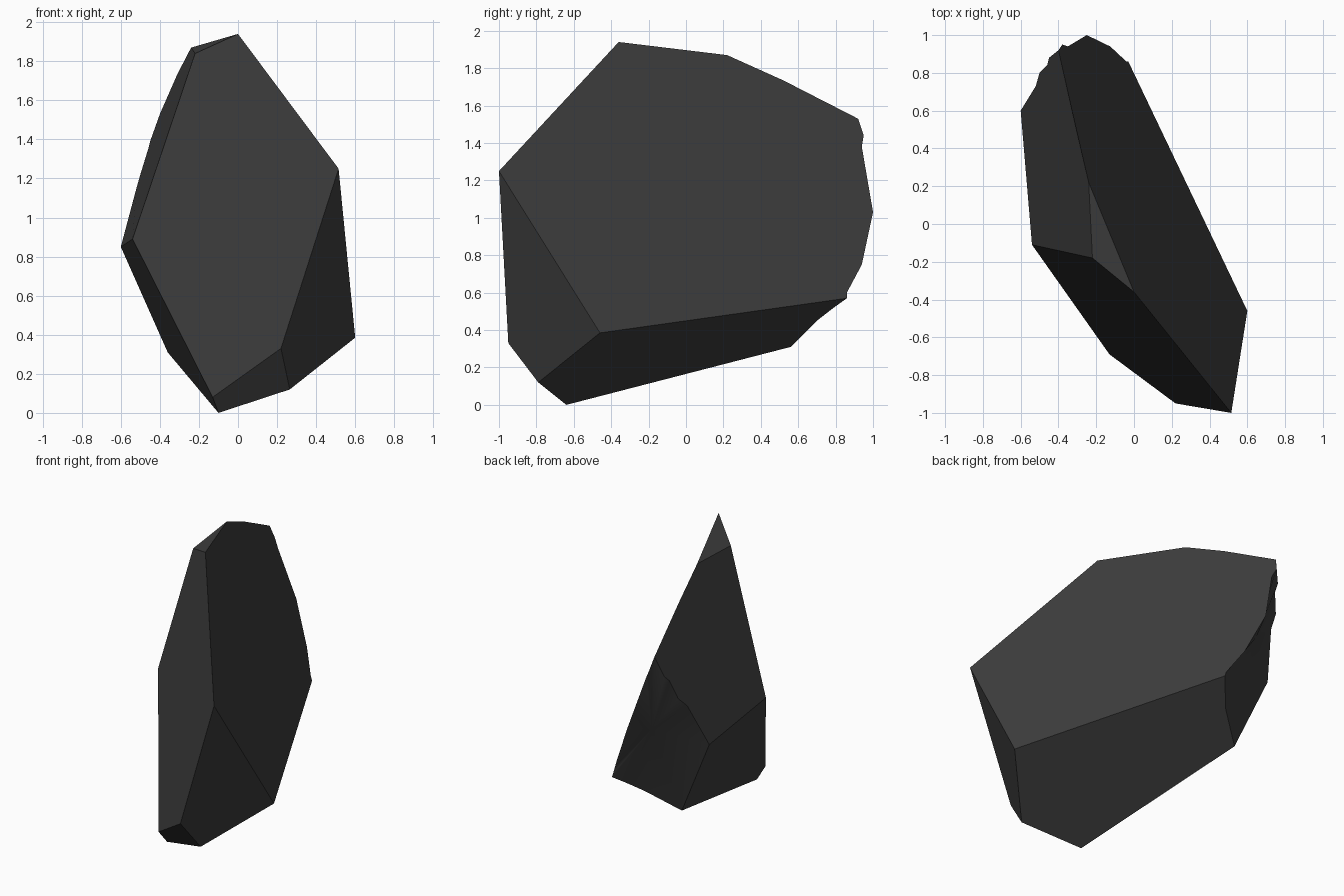
import bpy
import bmesh
from mathutils import Vector

cube = bpy.data.objects.get("Cube")
if cube:
    bpy.data.objects.remove(cube, do_unlink=True)

# Stone colour
stone = bpy.data.materials.new("dark_grey_stone")
stone.use_nodes = True
stone_colour = (0.048, 0.048, 0.048, 1.0)
stone.diffuse_color = stone_colour
stone.node_tree.nodes["Principled BSDF"].inputs["Base Color"].default_value = stone_colour

# Corners of the large cleaved facets
corners = {
    "peak": (0, -.36, 1.94),
    "nose": (.515, -1, 1.25),
    "keel_side": (.6, -.46, .385),
    "chin": (.22, -.95, .33),
    "chin_low": (.265, -.79, .12),
    "foot": (-.1, -.64, 0),
    "foot_front": (-.13, -.69, .08),
    "cheek": (-.54, -.11, .89),
    "brow": (-.22, -.18, 1.84),
    "crown": (-.24, .22, 1.87),
    "ridge": (-.31, .52, 1.735),
    "back_side": (-.6, .6, .85),
    "back_top": (-.4, .92, 1.53),
    "back_bottom": (-.03, .86, .57),
    "back_foot": (-.36, .56, .31),
}

# Chipped borders of the broken back, between its corners
chips = {
    "side_chip": [(-.52, .73, 1.15), (-.5, .8, 1.22), (-.46, .84, 1.35), (-.45, .88, 1.39)],
    "rear_chip": [(-.38, .95, 1.44), (-.35, .94, 1.38), (-.25, 1, 1.03),
                  (-.126, .94, .75), (-.04, .86, .6)],
    "low_chip": [(-.09, .79, .52), (-.17, .7, .45)],
}

# Facets listed as loops of corners and chipped borders
facets = {
    "front": "peak nose chin foot_front cheek brow",
    "broad_side": "peak nose keel_side back_bottom -rear_chip back_top ridge crown",
    "cap": "peak brow crown",
    "chin_side": "nose keel_side chin_low chin",
    "chin_front": "chin chin_low foot foot_front",
    "underside": "keel_side chin_low foot back_foot -low_chip back_bottom",
    "narrow_side": "brow cheek back_side side_chip back_top ridge crown",
    "lower_side": "cheek foot_front foot back_foot back_side",
}
back_rim = "back_side side_chip back_top rear_chip back_bottom low_chip back_foot"

bm = bmesh.new()
points = {name: [bm.verts.new(co)] for name, co in corners.items()}
for name, path in chips.items():
    points[name] = [bm.verts.new(co) for co in path]


def loop(words):
    """Expand a list of names into vertices; a minus reverses a border."""
    verts = []
    for word in words.split():
        verts += points[word[1:]][::-1] if word.startswith("-") else points[word]
    return verts


for words in facets.values():
    bm.faces.new(loop(words))

# Softly shaded broken back, fanned around its middle
rim = loop(back_rim)
middle = bm.verts.new(sum((v.co for v in rim), Vector()) / len(rim))
for a, b in zip(rim, rim[1:] + rim[:1]):
    bm.faces.new((a, b, middle)).smooth = True

bmesh.ops.recalc_face_normals(bm, faces=bm.faces)
mesh = bpy.data.meshes.new("rock_shard")
bm.to_mesh(mesh)
bm.free()
mesh.materials.append(stone)
rock = bpy.data.objects.new("rock_shard", mesh)
bpy.context.collection.objects.link(rock)
